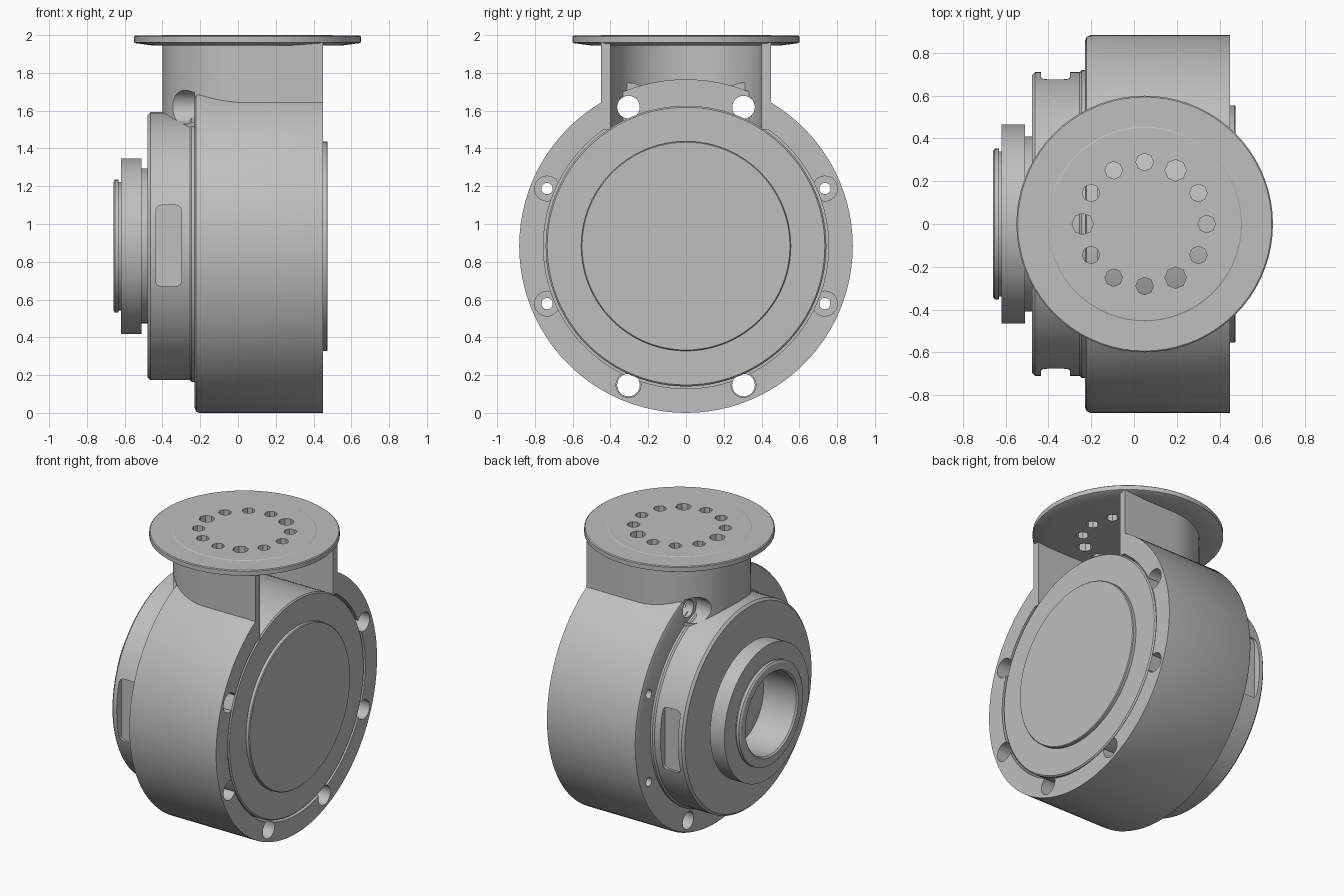
import bpy, bmesh, math
from mathutils import Vector

if "Cube" in bpy.data.objects:
    bpy.data.objects.remove(bpy.data.objects["Cube"])

AXIS_Z = 0.883      # height of the main axis
NECK_X = 0.05       # centre of the round top plate
BOLT_R = 0.796      # bolt circle radius

metal = bpy.data.materials.new("plain grey")
metal.use_nodes = True
grey = (0.52, 0.52, 0.52, 1)
metal.diffuse_color = grey
metal.node_tree.nodes["Principled BSDF"].inputs["Base Color"].default_value = grey


def add_object(name, bm):
    bmesh.ops.remove_doubles(bm, verts=bm.verts, dist=1e-5)
    bmesh.ops.recalc_face_normals(bm, faces=bm.faces)
    mesh = bpy.data.meshes.new(name)
    bm.to_mesh(mesh)
    bm.free()
    mesh.materials.append(metal)
    ob = bpy.data.objects.new(name, mesh)
    bpy.context.collection.objects.link(ob)
    return ob


def lathe(name, profile, closed=False, steps=96):
    """Spin (x, radius) points round the main axis."""
    bm = bmesh.new()
    pts = profile + profile[:1] if closed else profile
    verts = [bm.verts.new((x, 0, AXIS_Z + r)) for x, r in pts]
    edges = [bm.edges.new(pair) for pair in zip(verts, verts[1:])]
    bmesh.ops.spin(bm, geom=verts + edges, cent=(0, 0, AXIS_Z), axis=(1, 0, 0),
                   angle=math.tau, steps=steps)
    return add_object(name, bm)


def prism(name, outline, offset):
    """Extrude a closed outline of 3D points along offset."""
    bm = bmesh.new()
    face = bm.faces.new([bm.verts.new(p) for p in outline])
    ext = bmesh.ops.extrude_face_region(bm, geom=[face])
    moved = [v for v in ext["geom"] if isinstance(v, bmesh.types.BMVert)]
    bmesh.ops.translate(bm, verts=moved, vec=offset)
    return add_object(name, bm)


def rod(name, centre, radius, length, axis="x", sides=24):
    """Cylinder starting at centre and running along +axis."""
    outline = []
    for i in range(sides):
        a = math.tau * i / sides
        c, s = radius * math.cos(a), radius * math.sin(a)
        outline.append(Vector(centre) + Vector((0, c, s) if axis == "x" else (c, s, 0)))
    return prism(name, outline, (length, 0, 0) if axis == "x" else (0, 0, length))


def neck_prism(name, radius, x_end, z0, z1, x_min=-1):
    """U-shaped plan: half circle at the rear, straight walls running to x_end."""
    outline = [(x_end, radius, z0)]
    for i in range(33):
        a = math.pi / 2 + math.pi * i / 32
        x = max(NECK_X + radius * math.cos(a), x_min)
        outline.append((x, radius * math.sin(a), z0))
    outline.append((x_end, -radius, z0))
    return prism(name, outline, (0, 0, z1 - z0))


def cut(ob, cutters):
    for c in cutters:
        mod = ob.modifiers.new("cut", "BOOLEAN")
        mod.operation = "DIFFERENCE"
        mod.solver = "EXACT"
        mod.object = c
    dg = bpy.context.evaluated_depsgraph_get()
    mesh = bpy.data.meshes.new_from_object(ob.evaluated_get(dg))
    ob.modifiers.clear()
    ob.data = mesh


def bolt_point(x, degrees):
    a = math.radians(degrees)
    return (x, BOLT_R * math.cos(a), AXIS_Z + BOLT_R * math.sin(a))


small_angles = [22.5, 157.5, 202.5, 337.5]
large_angles = [67.5, 112.5, 247.5, 292.5]

# Outer housing shell with a rear wall
housing = lathe("housing_shell", [
    (-0.23, 0.6), (-0.23, 0.855), (-0.222, 0.875), (-0.205, 0.883), (0.45, 0.883),
    (0.45, 0.755), (-0.17, 0.755), (-0.17, 0.6)], closed=True)

# Inner drum with the raised round cover
drum = lathe("inner_drum", [
    (0.475, 0), (0.475, 0.55), (0.47, 0.555), (0.45, 0.555), (0.45, 0.735),
    (0.442, 0.743), (-0.2, 0.743), (-0.2, 0)])

# Rear flange, collar and bored hub
hub = lathe("rear_hub", [
    (-0.2, 0), (-0.2, 0.72), (-0.245, 0.72), (-0.255, 0.71), (-0.463, 0.71),
    (-0.478, 0.695), (-0.478, 0.41), (-0.51, 0.41), (-0.51, 0.465), (-0.62, 0.465),
    (-0.62, 0.34), (-0.632, 0.34), (-0.632, 0.352), (-0.652, 0.352), (-0.66, 0.34),
    (-0.66, 0.29), (-0.65, 0.28), (-0.4, 0.28), (-0.4, 0)])

# Hollow neck, open on one side
neck = neck_prism("neck_wall", 0.45, 0.45, 1.5, 1.96)

# Round top plate with a barely raised centre
plate = prism("top_plate_blank", [(0, 0, 0), (0, 0.01, 0), (0.01, 0, 0)], (0, 0, 0.01))
bpy.data.objects.remove(plate)
bm = bmesh.new()
rim = [(0, 1.945), (0.5, 1.945), (0.59, 1.957), (0.6, 1.962), (0.6, 1.992),
       (0.594, 1.997), (0.455, 1.997), (0.45, 2.0), (0, 2.0)]
verts = [bm.verts.new((NECK_X + r, 0, z)) for r, z in rim]
edges = [bm.edges.new(pair) for pair in zip(verts, verts[1:])]
bmesh.ops.spin(bm, geom=verts + edges, cent=(NECK_X, 0, 0), axis=(0, 0, 1),
               angle=math.tau, steps=72)
plate = add_object("top_plate", bm)

cutters = []


def cutter(ob):
    ob.hide_render = True
    cutters.append(ob)
    return ob


# Bolt holes, and pockets open to the front of the housing
large_holes = [cutter(rod("large_hole", bolt_point(-0.7, a), 0.06, 1.4)) for a in large_angles]
small_holes = [cutter(rod("small_hole", bolt_point(-0.7, a), 0.03, 1.4)) for a in small_angles]
pockets = [cutter(rod("pocket", bolt_point(-0.15, a), 0.066, 0.8))
           for a in small_angles + large_angles]
opening = cutter(neck_prism("housing_opening", 0.4, 0.6, 1.4, 1.93, x_min=-0.17))
cut(housing, large_holes + small_holes + pockets + [opening])

# Neck cavity, keeping a boss round each upper bolt, with screw clearance behind
cavity = cutter(neck_prism("neck_cavity", 0.4, 0.6, 1.35, 1.99))
bosses = [cutter(rod("boss", bolt_point(-0.6, a), 0.13, 0.4)) for a in large_angles[:2]]
clearance = [cutter(rod("clearance", bolt_point(-0.6, a), 0.09, 0.37)) for a in large_angles[:2]]
cut(cavity, bosses)
cut(neck, [cavity] + clearance + large_holes[:2])

# Flat side slots in the rear flange
slots = []
for side in (-1, 1):
    outline = []
    for cx, cz, start in ((-0.33, 1.07, 0), (-0.405, 1.07, 90),
                          (-0.405, 0.70, 180), (-0.33, 0.70, 270)):
        for i in range(5):
            a = math.radians(start + 22.5 * i)
            outline.append((cx + 0.03 * math.cos(a), side * 0.66, cz + 0.03 * math.sin(a)))
    slots.append(cutter(prism("slot", outline, (0, side * 0.2, 0))))
cut(hub, slots)

# Ring of holes in the top plate, three of them wider
plate_holes = []
for i in range(12):
    a = math.tau * i / 12
    spot = (NECK_X + 0.29 * math.cos(a), 0.29 * math.sin(a), 1.85)
    plate_holes.append(cutter(rod("plate_hole", spot, 0.05 if i in (2, 6, 10) else 0.041,
                                  0.3, axis="z", sides=8)))
cut(plate, plate_holes)

for c in cutters:
    bpy.data.objects.remove(c)

# Smooth shading with sharp edges kept
bpy.ops.object.select_all(action="DESELECT")
for ob in (housing, drum, hub, neck, plate):
    ob.select_set(True)
    bpy.context.view_layer.objects.active = ob
bpy.ops.object.shade_smooth_by_angle(angle=math.radians(30))
